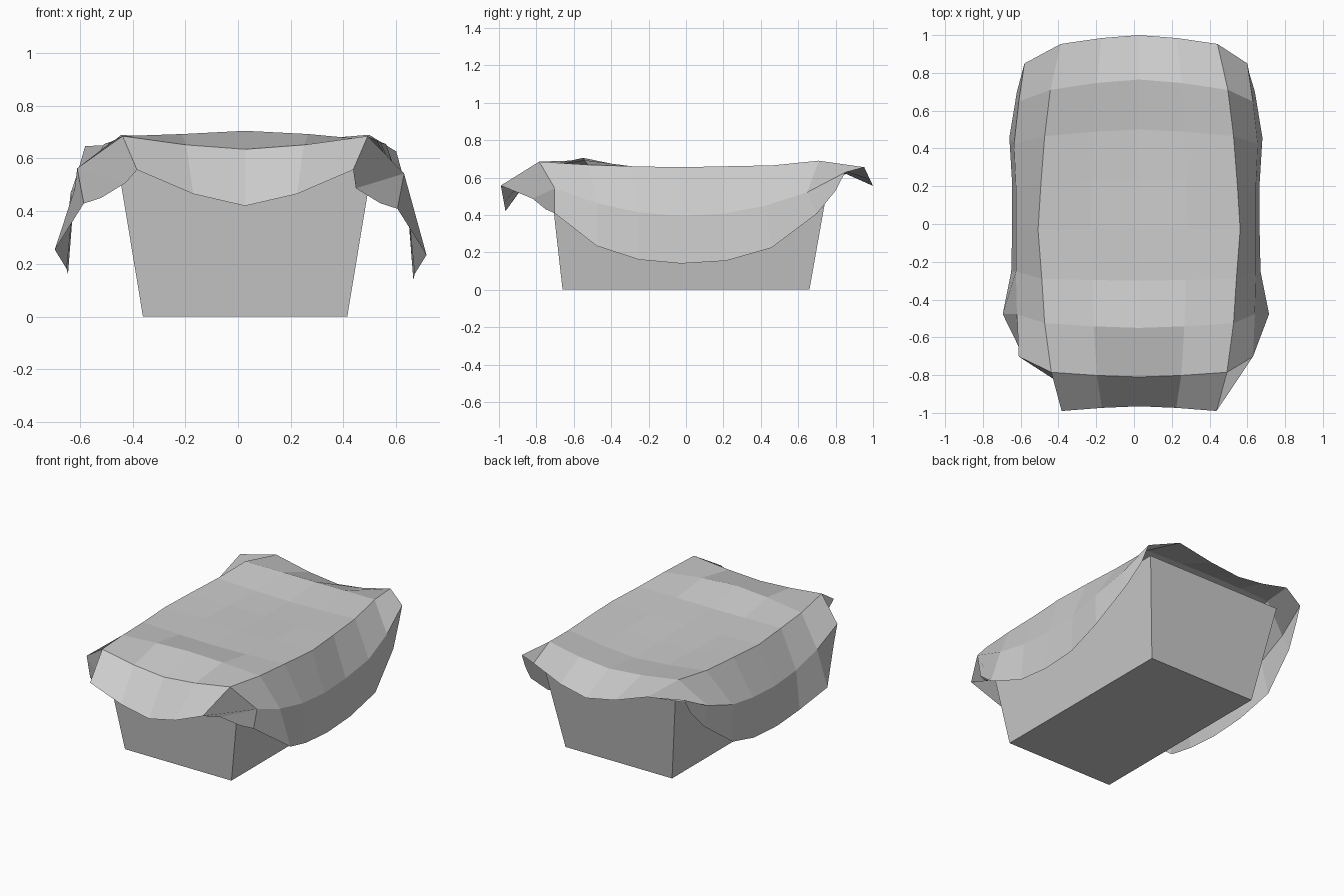
import bpy
import bmesh

cube = bpy.data.objects.get("Cube")
if cube:
    bpy.data.objects.remove(cube)

grey = bpy.data.materials.new("plain_grey")
grey.use_nodes = True
colour = (0.6, 0.6, 0.6, 1)
grey.diffuse_color = colour
grey.node_tree.nodes["Principled BSDF"].inputs["Base Color"].default_value = colour


def finish(name, bm):
    mesh = bpy.data.meshes.new(name)
    bm.to_mesh(mesh)
    bm.free()
    mesh.materials.append(grey)
    part = bpy.data.objects.new(name, mesh)
    bpy.context.collection.objects.link(part)
    return part


# Flared box under the cloth
bm = bmesh.new()
bmesh.ops.create_cube(bm, size=1)
for vert in bm.verts:
    top = vert.co.z > 0
    width, depth = (0.98, 1.50) if top else (0.775, 1.32)
    vert.co.x = vert.co.x * width + 0.027
    vert.co.y = vert.co.y * depth + (0.02 if top else 0)
    vert.co.z = 0.62 if top else 0
finish("box", bm)

# Draped cloth, front hem to back hem:
# half width, edge y, middle y, edge z, middle z
top_rows = [
    (0.41, -0.99, -0.965, 0.557, 0.42),
    (0.465, -0.785, -0.81, 0.685, 0.635),
    (0.50, -0.525, -0.55, 0.668, 0.705),
    (0.515, -0.29, -0.30, 0.66, 0.65),
    (0.535, -0.03, -0.03, 0.655, 0.645),
    (0.52, 0.21, 0.235, 0.66, 0.635),
    (0.50, 0.465, 0.50, 0.665, 0.63),
    (0.47, 0.71, 0.765, 0.69, 0.66),
    (0.415, 0.953, 1.0, 0.655, 0.555),
]
# Half widths of the side fold and side hem
side_rows = [(0.62, 0.595), (0.63, 0.705), (0.635, 0.66), (0.635, 0.655),
             (0.635, 0.655), (0.645, 0.67), (0.62, 0.63)]
front_corner = [(0.437, -0.82, 0.487), (0.53, -0.75, 0.43)]
back_corner = [(0.59, 0.85, 0.627), (0.60, 0.80, 0.53)]


def side_points(row):
    """Fold and hem points of one side of a cloth row."""
    if row == 0:
        return front_corner
    if row == len(top_rows) - 1:
        return back_corner
    fold, hem = side_rows[row - 1]
    y = 0.9 * (0.25 * (row - 4) - 0.03)
    hem_y = y * 1.08 if y > 0 else y
    return [(fold, y, 0.395 + 0.3 * y ** 2),
            (hem, hem_y, 0.14 + 0.3 * hem_y ** 2 + 0.5 * hem_y ** 4)]


bm = bmesh.new()
grid = []
for row, (half, edge_y, mid_y, edge_z, mid_z) in enumerate(top_rows):
    fold, hem = side_points(row)
    points = []
    for x, y, z in (hem, fold):
        points.append((0.01 - x, y, z + 0.02))
    for u in (-1, -0.48, 0, 0.48, 1):
        bend = abs(u) ** 1.5
        points.append((0.027 + u * half,
                       mid_y + (edge_y - mid_y) * bend,
                       mid_z + (edge_z - mid_z) * bend))
    for x, y, z in (fold, hem):
        points.append((0.01 + x, y, z))
    grid.append([bm.verts.new(p) for p in points])

for lower, upper in zip(grid, grid[1:]):
    for i in range(len(lower) - 1):
        bm.faces.new((lower[i], lower[i + 1], upper[i + 1], upper[i]))
finish("draped_cloth", bm)
